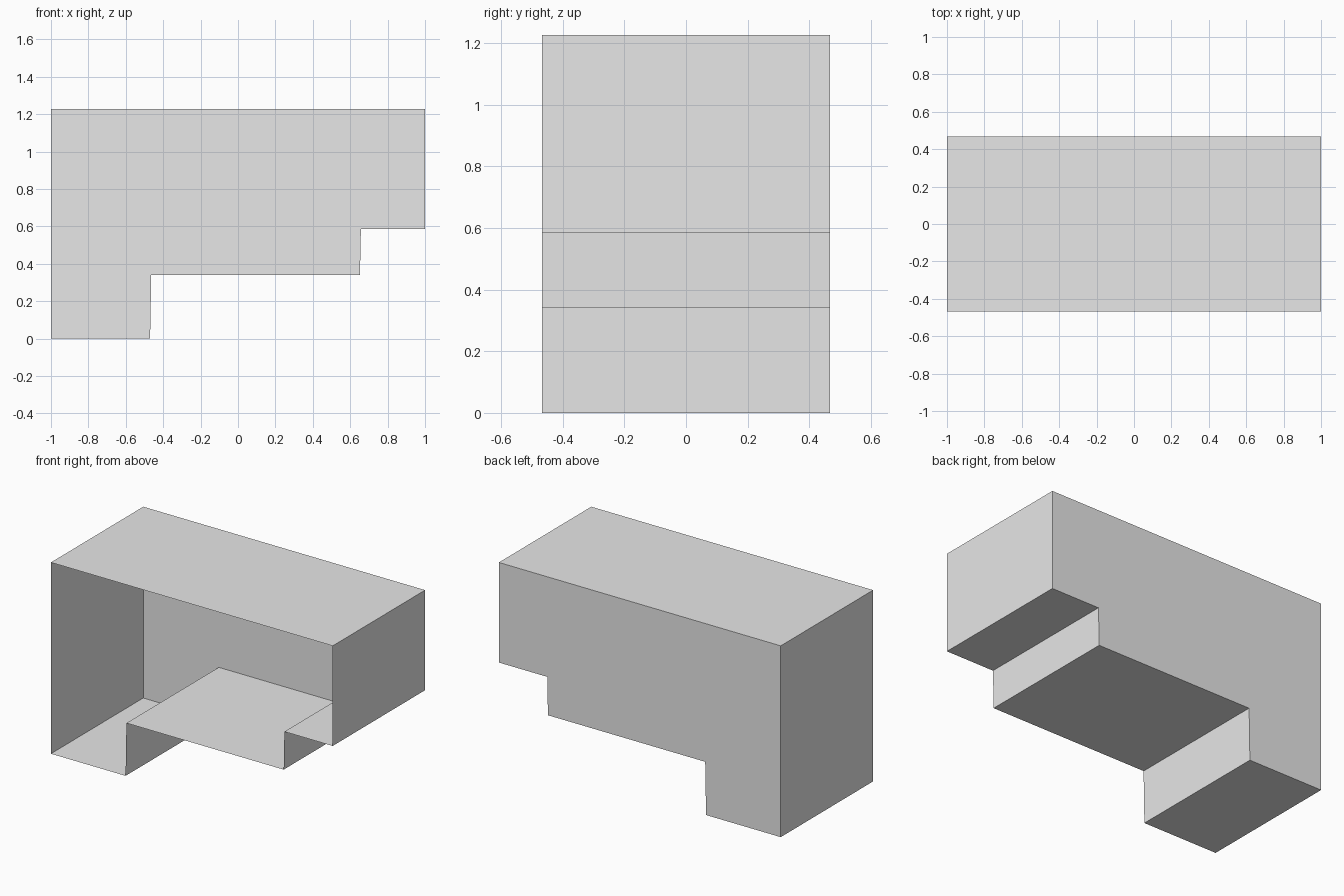
import bpy
import bmesh

cube = bpy.data.objects.get("Cube")
if cube:
    bpy.data.objects.remove(cube, do_unlink=True)

# Plain grey finish
GREY = (0.8, 0.8, 0.8, 1.0)
grey = bpy.data.materials.new("plain_grey")
grey.use_nodes = True
grey.diffuse_color = GREY
grey.node_tree.nodes["Principled BSDF"].inputs["Base Color"].default_value = GREY

# Stepped outline in x and z, counter-clockwise from the low corner
HALF_DEPTH = 0.468
outline = [
    (-1.0, 0.0), (-0.47, 0.0), (-0.464, 0.34), (0.652, 0.34),
    (0.657, 0.585), (1.0, 0.585), (1.0, 1.227), (-1.0, 1.227),
]

# Back wall, with its rim extruded forward into an open-fronted thin shell
bm = bmesh.new()
back = [bm.verts.new((x, HALF_DEPTH, z)) for x, z in outline]
back_wall = bm.faces.new(reversed(back))
rim = bmesh.ops.extrude_edge_only(bm, edges=list(back_wall.edges))
front = [g for g in rim["geom"] if isinstance(g, bmesh.types.BMVert)]
bmesh.ops.translate(bm, verts=front, vec=(0, -2 * HALF_DEPTH, 0))

# Point every wall outward, starting from the back wall's direction
bmesh.ops.recalc_face_normals(bm, faces=bm.faces[:])
back_wall.normal_update()
if back_wall.normal.y < 0:
    bmesh.ops.reverse_faces(bm, faces=bm.faces[:])

mesh = bpy.data.meshes.new("stepped_open_shell")
bm.to_mesh(mesh)
bm.free()
mesh.materials.append(grey)
shell = bpy.data.objects.new("stepped_open_shell", mesh)
bpy.context.collection.objects.link(shell)
